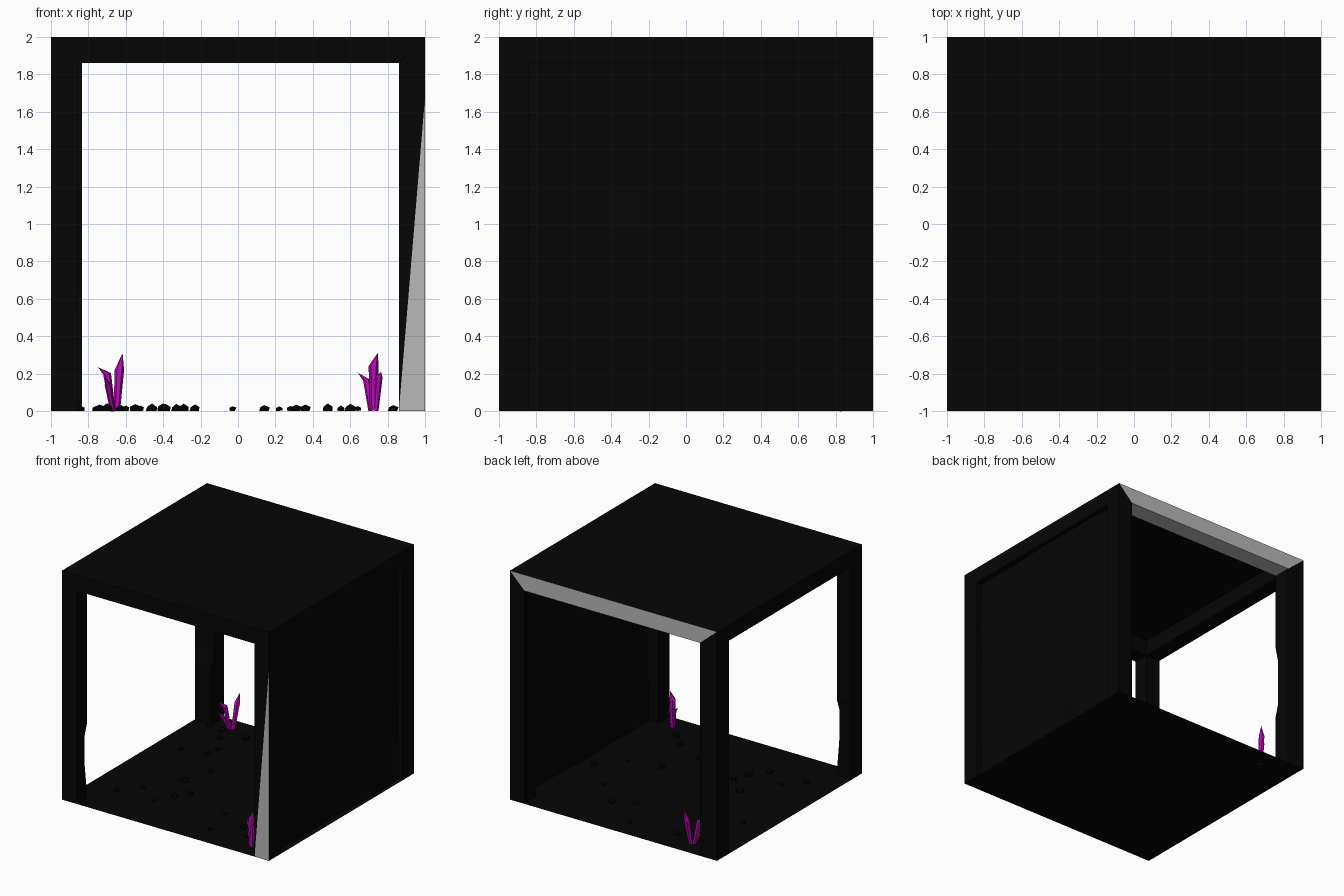
import bpy, bmesh, random
from math import sin, cos, pi
from mathutils import Vector

random.seed(4)
if "Cube" in bpy.data.objects:
    bpy.data.objects.remove(bpy.data.objects["Cube"], do_unlink=True)


def material(name, rgb):
    m = bpy.data.materials.new(name)
    m.use_nodes = True
    m.diffuse_color = (*rgb, 1)
    m.node_tree.nodes["Principled BSDF"].inputs["Base Color"].default_value = (*rgb, 1)
    return m


ROCK = material("black rock", (0.0018, 0.0018, 0.0018))
GREY = material("bare grey", (0.48, 0.48, 0.48))
PURPLE = material("purple crystal", (0.5, 0.003, 0.47))


def finish(name, bm, *mats):
    bmesh.ops.recalc_face_normals(bm, faces=bm.faces)
    mesh = bpy.data.meshes.new(name)
    bm.to_mesh(mesh)
    bm.free()
    for m in mats:
        mesh.materials.append(m)
    ob = bpy.data.objects.new(name, mesh)
    bpy.context.collection.objects.link(ob)
    return ob


def box(lo, hi):
    bm = bmesh.new()
    bmesh.ops.create_cube(bm, size=1)
    lo, hi = Vector(lo), Vector(hi)
    for v in bm.verts:
        v.co = (lo + hi) / 2 + v.co * (hi - lo)
    return bm


def sheet(name, x, y0, y1, z):
    bm = bmesh.new()
    bm.faces.new([bm.verts.new(p) for p in ((-x, y0, z), (x, y0, z), (x, y1, z), (-x, y1, z))])
    finish(name, bm, ROCK)


def cut(bm, point, normal):
    geom = bm.verts[:] + bm.edges[:] + bm.faces[:]
    bmesh.ops.bisect_plane(bm, geom=geom, plane_co=point, plane_no=normal)


BEAM = 0.14          # depth of the top beams
LOW = 2 - BEAM

# Thin floor and roof
sheet("floor", 1, -1, 1, 0)
sheet("roof", 1 - BEAM, BEAM - 1, 0.84, 2)


def post(sx, sy, wx, wy, heights=()):
    """Corner post with mitred top and an optional dent in its inner edge."""
    xs, ys = sorted((sx, sx * (1 - wx))), sorted((sy, sy * (1 - wy)))
    bm = box((xs[0], ys[0], 0.001), (xs[1], ys[1], 2))
    for v in bm.verts:
        if v.co.z > 1.9 and abs(v.co.x) < 0.95:
            v.co.z = LOW
    for z in heights:
        cut(bm, (0, 0, z), (0, 0, 1))
    for v in bm.verts:
        inner = abs(v.co.x) < 0.95 and abs(v.co.y) < 0.95
        if heights and inner and heights[0] + 0.01 < v.co.z < heights[-1] - 0.01:
            v.co.y += sy * 0.035
    return bm


finish("back_right_post", post(-1, 1, 0.165, 0.165, (0.5, 0.62, 1.02, 1.18)), ROCK)
finish("front_right_post", post(-1, -1, 0.145, 0.14, (0.02, 0.3, 0.56, 0.66)), ROCK)
finish("back_left_post", post(1, 1, BEAM, 0.16), ROCK)

# Front left post with a bare grey wedge on its front face
bm = post(1, -1, BEAM, 0.16)
slope = Vector((1.68, 0, -BEAM)).normalized()
cut(bm, (1 - BEAM, 0, 0), slope)
bm.normal_update()
for f in bm.faces:
    c = f.calc_center_median()
    if f.normal.y < -0.9 and (c - Vector((1 - BEAM, c.y, 0))).dot(slope) > 0:
        f.material_index = 1
finish("front_left_post", bm, ROCK, GREY)


def cross_beam(sy, right_width, depth):
    """Mitred beam running along x."""
    ys = sorted((sy, sy * (1 - depth)))
    bm = box((-1, ys[0], LOW), (1, ys[1], 2))
    for v in bm.verts:
        if v.co.z < 1.9:
            v.co.x = 1 - BEAM if v.co.x > 0 else right_width - 1
    bm.normal_update()
    return bm


finish("front_beam", cross_beam(-1, 0.145, BEAM), ROCK)
bm = cross_beam(1, 0.165, 0.16)
for f in bm.faces:
    if f.normal.y > 0.9 or f.normal.z < -0.9:
        f.material_index = 1
finish("back_beam", bm, ROCK, GREY)
for name, s in (("left_beam", 1), ("right_beam", -1)):
    xs = sorted((s, s * (1 - BEAM)))
    finish(name, box((xs[0], BEAM - 1, LOW), (xs[1], 0.84, 2)), ROCK)

# Rough thin wall on the left side, slightly recessed
bm = bmesh.new()
bmesh.ops.create_grid(bm, x_segments=8, y_segments=8, size=1)
for v in bm.verts:
    a, b = v.co.x, v.co.y
    v.co = (0.955 + random.uniform(-0.012, 0.012), a * 0.85, 0.935 + b * 0.935)
finish("rock_wall", bm, ROCK)

# Pebbles scattered on the floor
bm = bmesh.new()
places = [-0.84, -0.76, -0.74, -0.7, -0.63, -0.6, -0.55, -0.52, -0.46, -0.4, -0.39,
          -0.33, -0.29, -0.23, -0.03, 0.14, 0.22, 0.28, 0.31, 0.36, 0.48, 0.55,
          0.6, 0.64, 0.83]
for x in places:
    r = random.uniform(0.018, 0.034)
    new = bmesh.ops.create_icosphere(bm, subdivisions=1, radius=r)["verts"]
    y = random.uniform(-0.85, 0.85)
    for v in new:
        v.co = (x + v.co.x * random.uniform(0.9, 1.2), y + v.co.y, 0.01 + v.co.z * random.uniform(0.7, 1))
        v.co.z = max(v.co.z, 0.001)
finish("pebbles", bm, ROCK)


def shard(bm, base, top, tip, radius):
    """Six sided crystal that widens upward and ends in a bent point."""
    base, top, tip = Vector(base), Vector(top), Vector(tip)
    axis = top - base
    side = axis.cross(Vector((0, 1, 0))).normalized()
    other = axis.cross(side).normalized()
    rings = []
    for centre, k in ((base, 0.7), (top, 1)):
        rings.append([bm.verts.new(centre + radius * k * (side * cos(i * pi / 3) + other * sin(i * pi / 3)))
                      for i in range(6)])
    point = bm.verts.new(tip)
    bm.faces.new(rings[0])
    for i in range(6):
        j = (i + 1) % 6
        bm.faces.new((rings[0][i], rings[0][j], rings[1][j], rings[1][i]))
        bm.faces.new((rings[1][i], rings[1][j], point))


def cluster(name, x, y, shards):
    """Each shard: foot x, shoulder (x, y, z), tip (x, y, z), radius."""
    bm = bmesh.new()
    origin = Vector((x, y, 0))
    for foot, top, tip, r in shards:
        shard(bm, (x + foot, y + top[1] * 0.2, 0.002), origin + Vector(top), origin + Vector(tip), r)
    finish(name, bm, PURPLE)


cluster("back_crystals", -0.66, 0.85, [
    (-0.01, (-0.04, -0.03, 0.2), (-0.09, -0.05, 0.235), 0.021),
    (0.012, (0.026, 0.045, 0.22), (0.043, 0.06, 0.31), 0.025),
    (-0.01, (-0.035, -0.08, 0.14), (-0.05, -0.12, 0.18), 0.018)])
cluster("front_crystals", 0.725, -0.85, [
    (-0.015, (-0.037, 0.03, 0.165), (-0.085, 0.045, 0.205), 0.019),
    (0, (0, 0, 0.24), (0.022, 0, 0.31), 0.027),
    (0.012, (0.028, -0.02, 0.18), (0.04, -0.03, 0.21), 0.02)])
